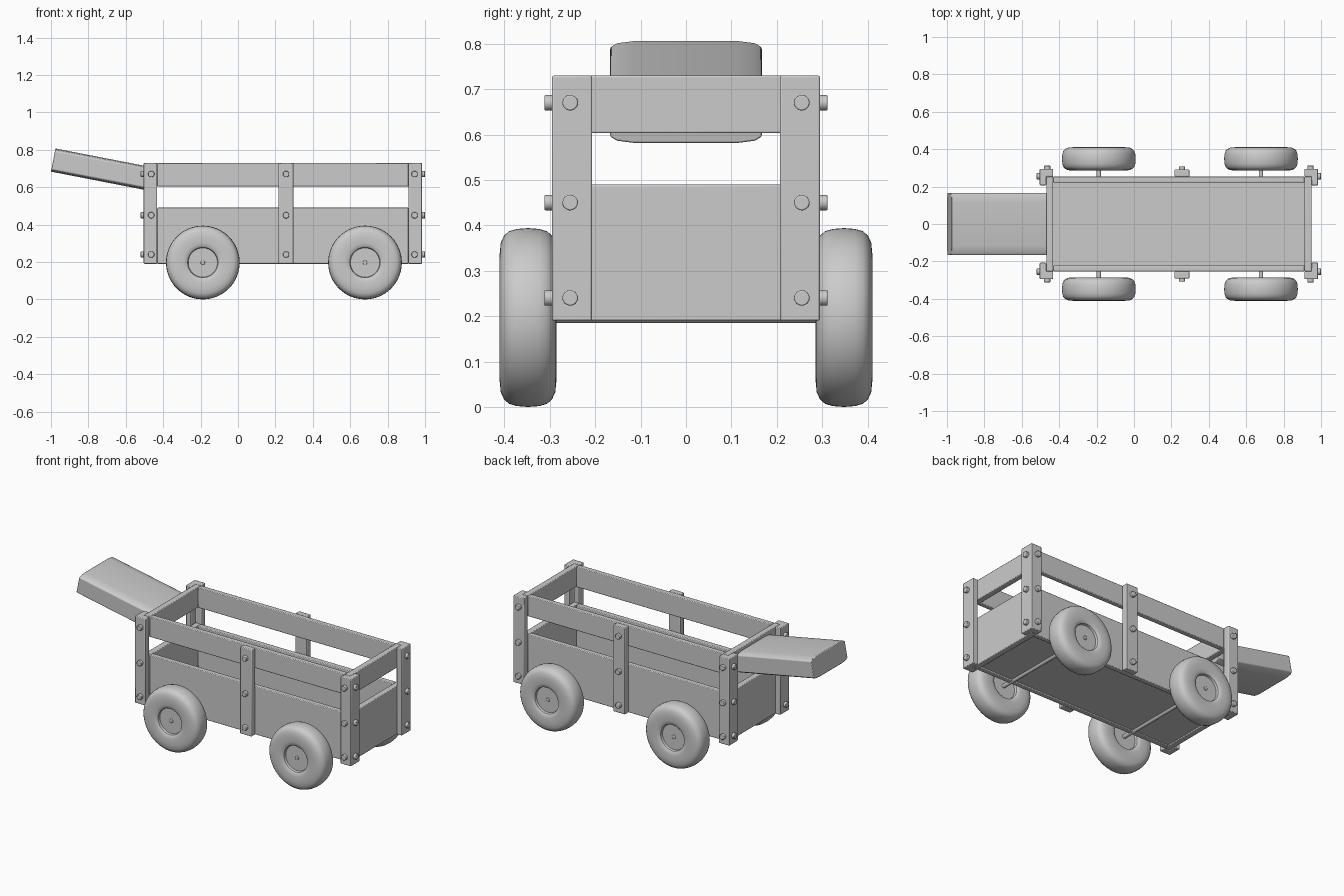
import bpy, bmesh, math
from mathutils import Vector, Matrix

if "Cube" in bpy.data.objects:
    bpy.data.objects.remove(bpy.data.objects["Cube"])

CX = 0.24            # middle of the wagon body along x
Z0, Z1 = 0.19, 0.73  # bottom and top of the body


def finish(name, bm, bevel=0.0, segs=2, angle=30):
    bmesh.ops.recalc_face_normals(bm, faces=bm.faces)
    me = bpy.data.meshes.new(name)
    bm.to_mesh(me)
    bm.free()
    ob = bpy.data.objects.new(name, me)
    bpy.context.collection.objects.link(ob)
    bpy.context.view_layer.objects.active = ob
    bpy.ops.object.select_all(action='DESELECT')
    ob.select_set(True)
    bpy.ops.object.shade_smooth_by_angle(angle=math.radians(angle))
    if bevel:
        m = ob.modifiers.new("Bevel", 'BEVEL')
        m.width, m.segments, m.limit_method = bevel, segs, 'ANGLE'
    return ob


def box(name, x0, x1, y0, y1, z0, z1, bevel=0.004):
    bm = bmesh.new()
    bmesh.ops.create_cube(bm, size=1)
    for v in bm.verts:
        v.co = Vector(((x0 + x1) / 2 + v.co.x * (x1 - x0),
                       (y0 + y1) / 2 + v.co.y * (y1 - y0),
                       (z0 + z1) / 2 + v.co.z * (z1 - z0)))
    return finish(name, bm, bevel)


def prism(name, pts, direction, bevel, segs=2):
    bm = bmesh.new()
    f = bm.faces.new([bm.verts.new(p) for p in pts])
    r = bmesh.ops.extrude_face_region(bm, geom=[f], use_keep_orig=True)
    bmesh.ops.translate(bm, vec=direction,
                        verts=[g for g in r['geom'] if isinstance(g, bmesh.types.BMVert)])
    return finish(name, bm, bevel, segs)


def rod(name, centre, axis, radius, length, segs=24, bevel=0.003):
    bm = bmesh.new()
    rot = Vector(axis).to_track_quat('Z', 'Y').to_matrix().to_4x4()
    bmesh.ops.create_cone(bm, cap_ends=True, segments=segs, radius1=radius, radius2=radius,
                          depth=length, matrix=Matrix.Translation(centre) @ rot)
    return finish(name, bm, bevel)


def wheel(name, x, y, z):
    R = 0.197
    # half profile (radius, offset from the wheel's middle)
    half = [(0, .040), (.078, .040), (.081, .054), (.088, .059), (.105, .0625), (.14, .0625),
            (.165, .060), (.180, .053), (.190, .042), (.195, .025), (R, 0)]
    prof = half + [(r, -o) for r, o in reversed(half[:-1])]
    bm = bmesh.new()
    vs = [bm.verts.new((r, o, 0)) for r, o in prof]
    es = [bm.edges.new(p) for p in zip(vs, vs[1:])]
    bmesh.ops.spin(bm, geom=vs + es, cent=(0, 0, 0), axis=(0, 1, 0),
                   angle=2 * math.pi, steps=64, use_duplicate=False)
    bmesh.ops.remove_doubles(bm, verts=bm.verts, dist=1e-5)
    bmesh.ops.translate(bm, vec=(x, y, z), verts=bm.verts)
    return finish(name, bm, angle=40)


# Floor
box("floor", -0.435, 0.915, -0.225, 0.225, 0.197, 0.225, 0)

# Side and end boards: deep lower board and narrow upper rail
for label, za, zb in (("lower_board", Z0, 0.49), ("upper_rail", 0.603, Z1)):
    for s, side in ((-1, "front"), (1, "back")):
        ya, yb = sorted((s * 0.222, s * 0.254))
        box(f"{side}_{label}", -0.432, 0.912, ya, yb, za, zb)
    for s, side in ((-1, "left"), (1, "right")):
        xa, xb = sorted((CX + s * 0.672, CX + s * 0.709))
        box(f"{side}_{label}", xa, xb, -0.254, 0.254, za, zb)

for sy, side in ((-1, "front"), (1, "back")):
    # L-shaped corner posts with bolts on both faces
    for sx, end in ((-1, "left"), (1, "right")):
        plan = [(.672, .254), (.672, .295), (.744, .295), (.744, .207), (.709, .207), (.709, .254)]
        prism(f"{side}_{end}_corner_post", [(CX + sx * x, sy * y, Z0) for x, y in plan],
              (0, 0, Z1 - Z0), 0.004)
        for z in (0.24, 0.45, 0.67):
            rod("side_bolt", (CX + sx * 0.704, sy * 0.300, z), (0, 1, 0), 0.017, 0.024)
            rod("end_bolt", (CX + sx * 0.748, sy * 0.255, z), (1, 0, 0), 0.017, 0.024)
    # Middle post and its bolts
    ya, yb = sorted((sy * 0.254, sy * 0.291))
    box(f"{side}_middle_post", 0.217, 0.297, ya, yb, Z0, Z1)
    for z in (0.24, 0.45, 0.67):
        rod("middle_bolt", (0.257, sy * 0.296, z), (0, 1, 0), 0.017, 0.024)

# Axles and wheels
for x, end in ((-0.188, "left"), (0.679, "right")):
    rod(f"{end}_axle", (x, 0, 0.197), (0, 1, 0), 0.012, 0.784)
    for s, side in ((-1, "front"), (1, "back")):
        wheel(f"{side}_{end}_wheel", x, s * 0.348, 0.197)

# Sloping pull handle: chamfered slab rising to the left
a = math.radians(11)
up = Vector((math.sin(a), 0, math.cos(a)))
along = Vector((math.cos(a), 0, -math.sin(a)))
start = Vector((-1.0, 0, 0.683))
section = [(-.167, .014), (-.152, .005), (-.115, 0), (.115, 0), (.152, .005), (.167, .014),
           (.167, .112), (.152, .121), (.115, .126), (-.115, .126), (-.152, .121), (-.167, .112)]
prism("pull_handle", [start + Vector((0, y, 0)) + up * h for y, h in section],
      along * 0.535, 0.004)
